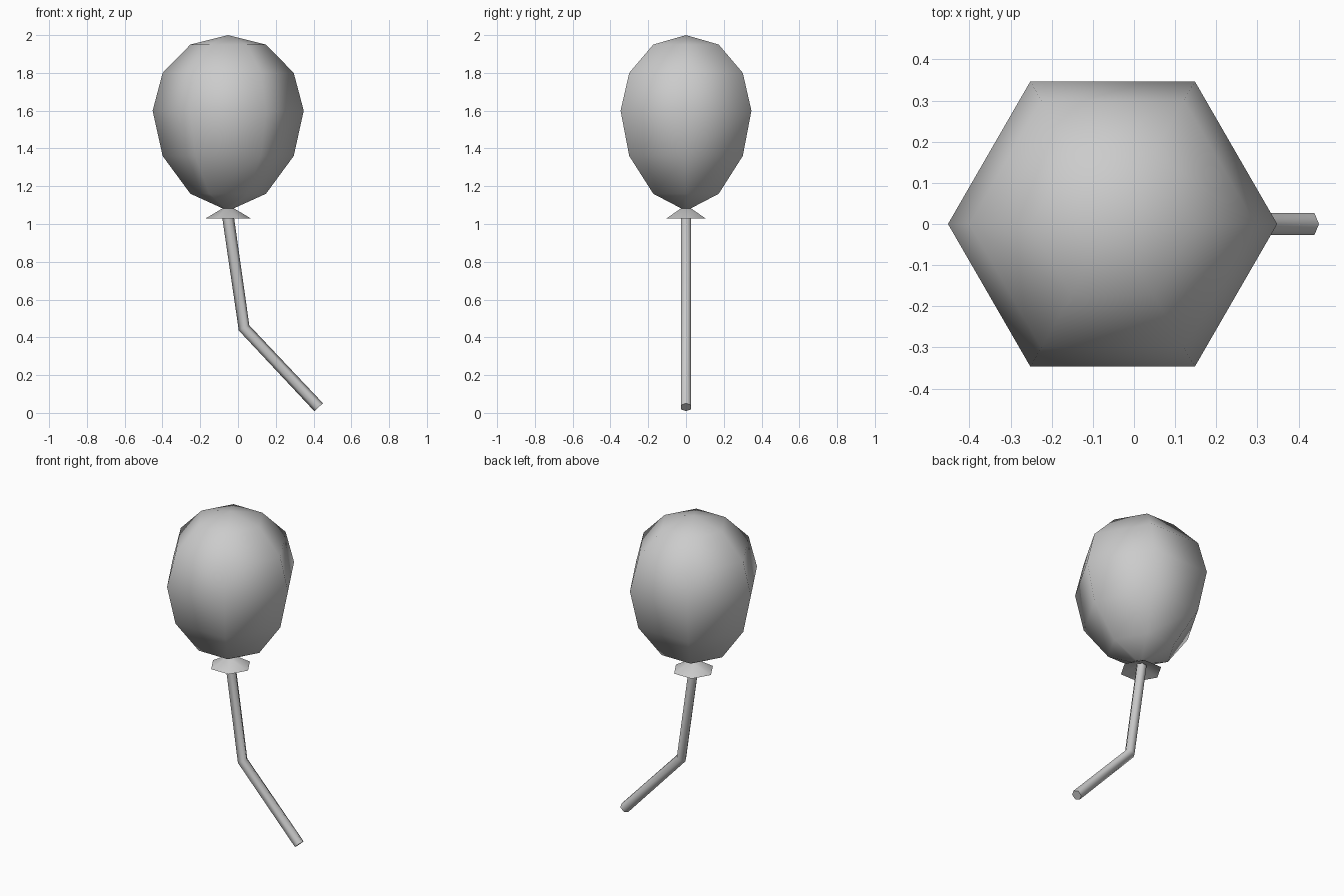
import bpy, bmesh, math
from mathutils import Vector

cube = bpy.data.objects.get("Cube")
if cube:
    bpy.data.objects.remove(cube)

SIDES = 6
CENTRE_X = -0.052

grey = bpy.data.materials.new("plain_grey")
grey.use_nodes = True
COLOUR = (0.6, 0.6, 0.6, 1)
grey.diffuse_color = COLOUR
grey.node_tree.nodes["Principled BSDF"].inputs["Base Color"].default_value = COLOUR


def loft(name, rings, cap_start=False, cap_end=False):
    """Join hexagonal rings, given as (centre, axis_u, axis_v), into a smooth skin.
    A ring with no size becomes a single pole vertex."""
    bm = bmesh.new()
    loops = []
    for centre, u, v in rings:
        if u.length < 1e-6:
            loops.append([bm.verts.new(centre)] * SIDES)
            continue
        angles = [2 * math.pi * i / SIDES for i in range(SIDES)]
        loops.append([bm.verts.new(centre + u * math.cos(a) + v * math.sin(a)) for a in angles])
    for low, high in zip(loops, loops[1:]):
        for i in range(SIDES):
            j = (i + 1) % SIDES
            corners = list(dict.fromkeys([low[i], low[j], high[j], high[i]]))
            bm.faces.new(corners)
    if cap_start:
        bm.faces.new(loops[0][::-1])
    if cap_end:
        bm.faces.new(loops[-1])
    bmesh.ops.recalc_face_normals(bm, faces=bm.faces)
    mesh = bpy.data.meshes.new(name)
    bm.to_mesh(mesh)
    bm.free()
    mesh.materials.append(grey)
    obj = bpy.data.objects.new(name, mesh)
    bpy.context.collection.objects.link(obj)
    bpy.ops.object.select_all(action='DESELECT')
    obj.select_set(True)
    bpy.context.view_layer.objects.active = obj
    bpy.ops.object.shade_smooth_by_angle(angle=math.radians(70))
    return obj


def lathe_rings(profile):
    return [(Vector((CENTRE_X, 0, z)), Vector((r, 0, 0)), Vector((0, r, 0))) for r, z in profile]


# Balloon body, from neck to crown
loft("balloon_body", lathe_rings([
    (0.03, 1.083), (0.2, 1.16), (0.347, 1.36), (0.4, 1.6),
    (0.347, 1.8), (0.2, 1.95), (0, 2.0)]), cap_start=True)

# Flared mouth below the neck, hollow underneath
loft("balloon_mouth", lathe_rings([
    (0.03, 1.083), (0.122, 1.028), (0.02, 1.07)]), cap_start=True, cap_end=True)

# Bent string: each ring faces along the average direction of its segments
path = [Vector(p) for p in ((-0.056, 0, 1.06), (0.032, 0, 0.45), (0.427, 0, 0.03))]
rings = []
for i, point in enumerate(path):
    before = point - path[i - 1] if i > 0 else path[1] - path[0]
    after = path[i + 1] - point if i < len(path) - 1 else before
    direction = before.normalized() + after.normalized()
    side = Vector((0, 1, 0))
    across = side.cross(direction).normalized()
    rings.append((point, across * 0.031, side * 0.031))
loft("balloon_string", rings, cap_start=True, cap_end=True)
